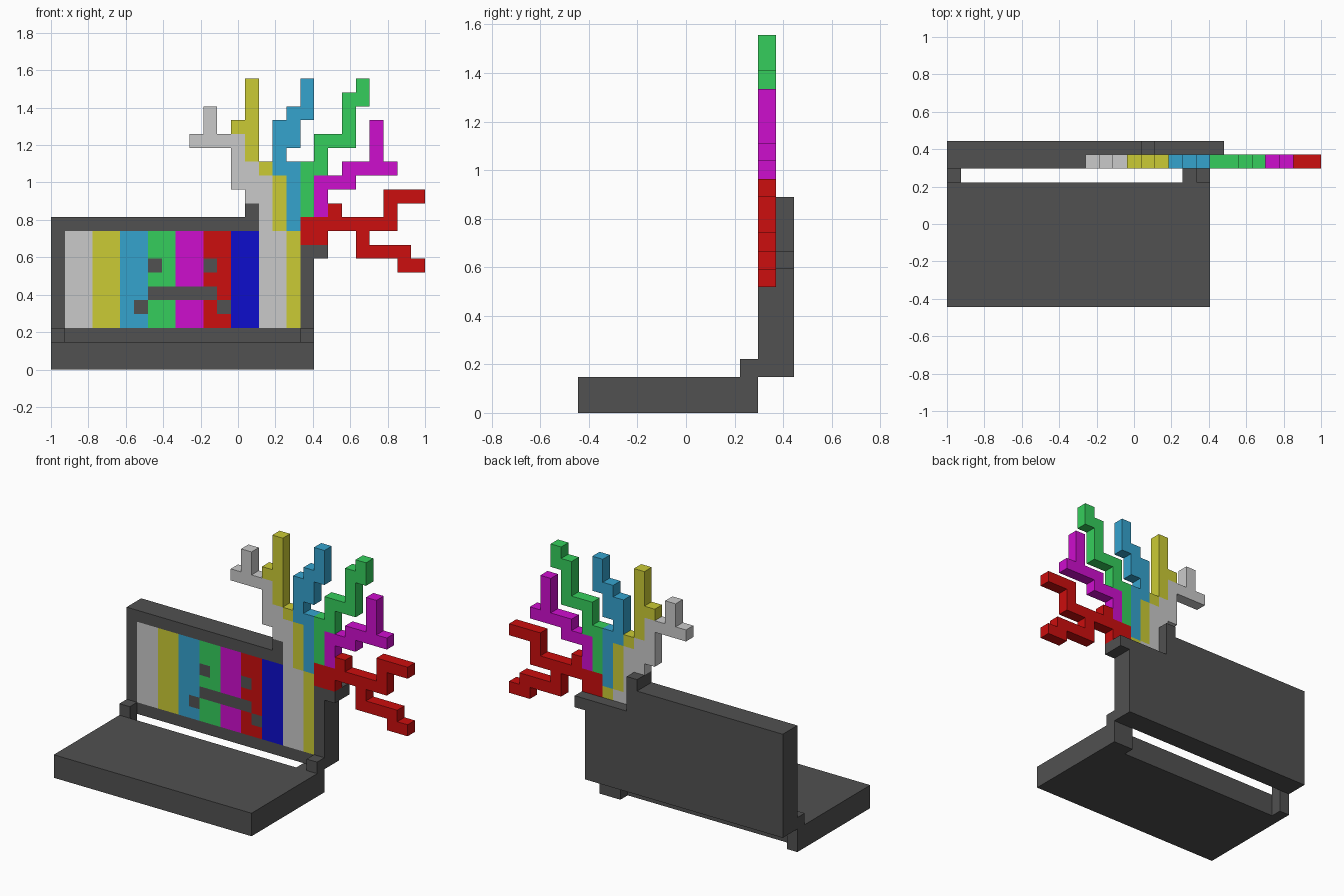
import bpy, bmesh
from mathutils import Vector

if "Cube" in bpy.data.objects:
    bpy.data.objects.remove(bpy.data.objects["Cube"])

U = 2 / 27                      # edge of one cube
ORIGIN = Vector((-1, -6 * U, 0))
FRONT, BACK = 10, 11            # the two depth layers of the screen


def material(name, rgb):
    m = bpy.data.materials.new(name)
    m.diffuse_color = [(((c / 255) + 0.055) / 1.055) ** 2.4 for c in rgb] + [1]
    m.use_nodes = True
    m.node_tree.nodes["Principled BSDF"].inputs["Base Color"].default_value = m.diffuse_color
    return m


MATS = [material("dark_grey", (81, 81, 81)), material("light_grey", (202, 202, 202)),
        material("yellow", (203, 203, 53)), material("sky_blue", (53, 163, 206)),
        material("green", (53, 206, 92)), material("magenta", (206, 14, 206)),
        material("red", (204, 14, 14)), material("deep_blue", (13, 13, 204))]
DARK, GREY, YELLOW, SKY, GREEN, MAGENTA, RED, BLUE = range(8)

cells = {}                      # (x, y, z) cube index -> (part name, colour)


def box(part, colour, x, y, z):
    """Fill inclusive index ranges with cubes."""
    for i in range(x[0], x[1] + 1):
        for j in range(y[0], y[1] + 1):
            for k in range(z[0], z[1] + 1):
                cells[i, j, k] = (part, colour)


def strokes(part, colour, *paths):
    """Draw straight runs of cubes in the front layer through x, z corners."""
    for path in paths:
        for (x0, z0), (x1, z1) in zip(path, path[1:] or path):
            box(part, colour, sorted((x0, x1)), (FRONT, FRONT), sorted((z0, z1)))


# Keyboard base and hinges
box("base", DARK, (0, 18), (0, 8), (0, 1))
box("left_hinge", DARK, (0, 0), (9, 9), (0, 2))
box("right_hinge", DARK, (17, 18), (9, 9), (0, 1))
box("right_hinge", DARK, (18, 18), (9, 9), (2, 2))

# Screen housing with its broken corner
box("screen", DARK, (0, 14), (FRONT, BACK), (2, 10))
box("screen", DARK, (15, 18), (FRONT, BACK), (2, 8))
box("screen", DARK, (19, 19), (FRONT, BACK), (8, 8))
box("screen", DARK, (14, 14), (FRONT, BACK), (11, 11))

# Colour bars on the display, two cubes wide
bars = [GREY, YELLOW, SKY, GREEN, MAGENTA, RED, BLUE, GREY, YELLOW]
for n, colour in enumerate(bars):
    box("screen", colour, (1 + 2 * n, min(2 + 2 * n, 17)), (FRONT, FRONT), (3, 9))

# Sad face
strokes("screen", DARK, [(7, 7)], [(11, 7)], [(7, 5), (11, 5)], [(6, 4)], [(12, 4)])

# Streams of colour bursting out of the corner
strokes("grey_branch", GREY, [(15, 10), (15, 13)], [(14, 12), (14, 14)],
        [(13, 13), (13, 16), (10, 16)], [(11, 16), (11, 18)])
strokes("yellow_branch", YELLOW, [(16, 10), (16, 13)], [(15, 14)],
        [(14, 15), (14, 20)], [(13, 17), (14, 17)])
strokes("sky_branch", SKY, [(17, 10), (17, 14), (16, 14), (16, 17)],
        [(17, 16), (17, 18), (18, 18), (18, 20)], [(16, 16), (17, 16)])
strokes("green_branch", GREEN, [(18, 11), (18, 14), (19, 14), (19, 16), (21, 16),
                                (21, 19), (22, 19), (22, 20)])
strokes("magenta_branch", MAGENTA, [(19, 11), (19, 13), (21, 13), (21, 14), (24, 14)],
        [(23, 14), (23, 17)])
strokes("red_branch", RED, [(18, 9), (19, 9), (19, 10)],
        [(18, 10), (24, 10), (24, 12), (26, 12)], [(20, 10), (20, 11)],
        [(22, 10), (22, 8), (25, 8), (25, 7), (26, 7)])

# Skin each part: only faces with no neighbouring cube, then merge flat areas
for part in sorted({p for p, _ in cells.values()}):
    bm = bmesh.new()
    verts = {}
    for cell, (owner, colour) in cells.items():
        if owner != part:
            continue
        for axis in range(3):
            for side in (0, 1):
                near = list(cell)
                near[axis] += 2 * side - 1
                if tuple(near) in cells:
                    continue
                loop = []
                for a, b in ((0, 0), (1, 0), (1, 1), (0, 1)):
                    p = list(cell)
                    p[axis] += side
                    p[(axis + 1) % 3] += a
                    p[(axis + 2) % 3] += b
                    p = tuple(p)
                    if p not in verts:
                        verts[p] = bm.verts.new(ORIGIN + Vector(p) * U)
                    loop.append(verts[p])
                face = bm.faces.new(loop if side else loop[::-1])
                face.material_index = colour
    bmesh.ops.dissolve_limit(bm, angle_limit=0.01, verts=bm.verts[:],
                             edges=bm.edges[:], delimit={'MATERIAL'})
    mesh = bpy.data.meshes.new(part)
    used = sorted({f.material_index for f in bm.faces})
    for f in bm.faces:
        f.material_index = used.index(f.material_index)
    bm.to_mesh(mesh)
    bm.free()
    for c in used:
        mesh.materials.append(MATS[c])
    bpy.context.collection.objects.link(bpy.data.objects.new(part, mesh))
